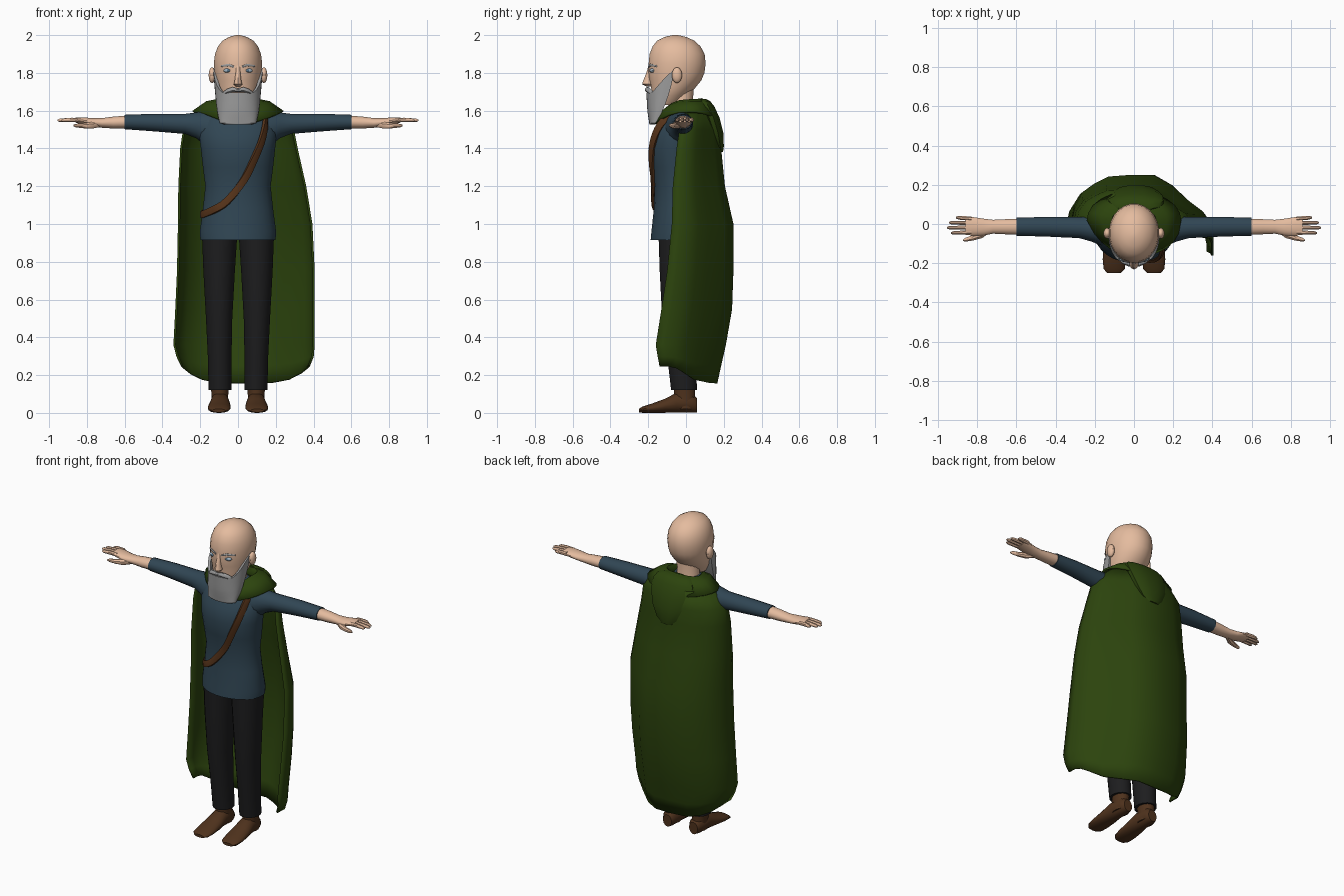
import bpy, bmesh, math
from mathutils import Vector


def material(name, r, g, b):
    m = bpy.data.materials.new(name)
    m.diffuse_color = (r, g, b, 1)
    return m


SKIN = material("skin", .78, .50, .345)
GREY = material("grey_hair", .34, .34, .34)
BLUE = material("blue_cloth", .030, .061, .088)
GREEN = material("green_cloth", .025, .057, .004)
BLACK = material("black_cloth", .0125, .0125, .0135)
BOOT = material("boot_leather", .078, .032, .012)
STRAP = material("strap_leather", .092, .033, .010)
EYE = material("eye", .34, .44, .52)
IRIS = material("iris", .10, .18, .26)


def skin(name, rings, mat, closed=True, caps=True):
    """Join equal-length rows of points into a surface."""
    bm = bmesh.new()
    rows = [[bm.verts.new(p) for p in r] for r in rings]
    n = len(rows[0])
    for a, b in zip(rows, rows[1:]):
        for i in range(n if closed else n - 1):
            j = (i + 1) % n
            bm.faces.new((a[i], a[j], b[j], b[i]))
    if caps:
        bm.faces.new(rows[0])
        bm.faces.new(rows[-1])
    bmesh.ops.recalc_face_normals(bm, faces=bm.faces)
    me = bpy.data.meshes.new(name)
    bm.to_mesh(me)
    bm.free()
    me.materials.append(mat)
    ob = bpy.data.objects.new(name, me)
    bpy.context.collection.objects.link(ob)
    return ob


def loft(name, axis, sections, mat, s=1, n=16):
    """Ellipse sections (position, centre1, centre2, radius1, radius2) along an axis."""
    rings = []
    for p, c1, c2, r1, r2 in sections:
        ring = []
        for i in range(n):
            a = 2 * math.pi * (i + .5) / n
            u, v = c1 + r1 * math.cos(a), c2 + r2 * math.sin(a)
            x, y, z = {"x": (p, u, v), "y": (u, p, v), "z": (u, v, p)}[axis]
            ring.append((s * x, y, z))
        rings.append(ring)
    return skin(name, rings, mat)


def ball(name, c, r, mat):
    sections = [(c[2] + r[2] * math.sin(t), c[0], c[1], r[0] * math.cos(t), r[1] * math.cos(t))
                for t in (math.radians(d) for d in range(-80, 81, 20))]
    return loft(name, "z", sections, mat, n=12)


def lerp_table(table, z):
    """Interpolate rows of (z, values...) sorted by rising z."""
    z = min(max(z, table[0][0]), table[-1][0])
    for a, b in zip(table, table[1:]):
        if z <= b[0]:
            t = (z - a[0]) / (b[0] - a[0])
            return [p + (q - p) * t for p, q in zip(a[1:], b[1:])]


# Head and neck
loft("head", "z", [(1.63, 0, -.11, .065, .07), (1.68, 0, -.087, .097, .097),
                   (1.72, 0, -.068, .110, .117), (1.76, 0, -.056, .119, .138),
                   (1.80, 0, -.05, .125, .149), (1.85, 0, -.047, .129, .152),
                   (1.90, 0, -.047, .123, .147), (1.94, 0, -.050, .107, .128),
                   (1.97, 0, -.054, .083, .1), (1.99, 0, -.056, .048, .058),
                   (2.0, 0, -.057, .012, .015)], SKIN, n=24)
loft("neck", "z", [(1.56, 0, -.02, .085, .07), (1.64, 0, -.025, .07, .062),
                   (1.76, 0, -.025, .07, .07)], SKIN)
loft("nose", "z", [(1.728, 0, -.194, .014, .015), (1.74, 0, -.2, .024, .032),
                   (1.755, 0, -.198, .019, .03), (1.80, 0, -.192, .013, .018),
                   (1.84, 0, -.19, .014, .008)], SKIN, n=10)

# Beard: a D-shaped wrap with a top edge rising to the sideburns
BEARD = [(1.535, .097, -.16, -.195), (1.60, .112, -.122, -.205), (1.70, .122, -.086, -.210),
         (1.76, .127, -.072, -.209), (1.82, .131, -.06, -.204)]
rows = []
for v in range(8):
    row = []
    for i in range(21):
        u = (i - 10) / 10
        k = abs(u)
        top = 1.695 + .125 * max(0, (k - .45) / .55) ** 1.5
        z = 1.535 + min(v / 6, 1) * (top - 1.535)
        w, back, front = lerp_table(BEARD, z)
        shrink = .88 if v == 7 else 1
        a = u * math.pi / 2
        row.append((shrink * w * math.sin(a),
                    back + shrink * (front - back) * math.cos(a) ** .8, z))
    rows.append(row)
skin("beard", rows, GREY, caps=False)
skin("beard_tip", [rows[0], [(p[0] * .8, p[1] * .9 - .018, 1.528) for p in rows[0]]], GREY)

for s, side in ((-1, "right"), (1, "left")):
    # Face details
    loft(side + "_moustache", "x", [(0, -.205, 1.708, .012, .01), (.03, -.204, 1.712, .013, .014),
                                    (.06, -.19, 1.702, .012, .013),
                                    (.1, -.157, 1.675, .006, .006)], GREY, s, 8)
    loft(side + "_eyebrow", "x", [(.02, -.196, 1.832, .005, .006), (.05, -.188, 1.842, .006, .007),
                                  (.09, -.157, 1.836, .005, .005)], GREY, s, 8)
    ball(side + "_eye", (s * .052, -.176, 1.812), (.026, .016, .012), EYE)
    ball(side + "_iris", (s * .052, -.187, 1.812), (.009, .007, .009), IRIS)
    ball(side + "_ear", (s * .137, -.048, 1.788), (.019, .028, .042), SKIN)

    # Sleeves, forearms and hands
    loft(side + "_sleeve", "x", [(.10, -.035, 1.5, .085, .10), (.17, -.03, 1.505, .08, .095),
                                 (.22, -.025, 1.522, .065, .07), (.28, -.018, 1.53, .055, .054),
                                 (.45, -.014, 1.537, .051, .047),
                                 (.60, -.014, 1.54, .047, .039)], BLUE, s)
    loft(side + "_forearm", "x", [(.58, -.014, 1.54, .042, .035), (.66, -.014, 1.537, .039, .032),
                                  (.72, -.014, 1.535, .036, .026), (.77, -.016, 1.538, .044, .023),
                                  (.82, -.012, 1.546, .048, .019),
                                  (.86, -.01, 1.55, .046, .014)], SKIN, s)
    for name, y, tip in (("little", .028, .91), ("ring", .005, .945),
                         ("middle", -.018, .955), ("index", -.042, .935)):
        spread = (y + .01) * .12
        loft(f"{side}_{name}_finger", "x", [(.83, y, 1.55, .0115, .013),
                                            (.88, y + spread * .5, 1.551, .011, .0125),
                                            (tip - .012, y + spread, 1.549, .0095, .010),
                                            (tip, y + spread, 1.548, .004, .004)], SKIN, s, 8)
    loft(side + "_thumb", "x", [(.73, -.025, 1.528, .016, .016), (.775, -.053, 1.522, .02, .019),
                                (.82, -.07, 1.52, .015, .014), (.86, -.08, 1.521, .011, .010),
                                (.872, -.083, 1.521, .004, .004)], SKIN, s, 8)

    # Trousers and boots
    loft(side + "_trouser_leg", "z", [(.12, .095, -.01, .062, .07), (.30, .097, -.025, .064, .076),
                                      (.50, .1, -.04, .071, .088), (.75, .1, -.045, .085, .096),
                                      (.96, .097, -.042, .096, .106)], BLACK, s)
    loft(side + "_boot_shaft", "z", [(.02, .095, -.005, .045, .058), (.08, .096, -.006, .044, .056),
                                     (.135, .096, -.008, .048, .058)], BOOT, s)
    loft(side + "_boot", "y", [(.058, .093, .04, .03, .038), (.035, .094, .05, .044, .05),
                               (-.05, .096, .054, .05, .054), (-.11, .098, .038, .058, .038),
                               (-.18, .100, .025, .061, .025), (-.23, .101, .017, .055, .017),
                               (-.25, .102, .012, .035, .009)], BOOT, s)

# Tunic
loft("tunic", "z", [(.915, 0, -.042, .2, .146), (.96, 0, -.042, .203, .142),
                    (1.08, 0, -.045, .187, .126), (1.2, 0, -.048, .174, .119),
                    (1.3, 0, -.052, .187, .131), (1.4, 0, -.057, .198, .142),
                    (1.48, 0, -.053, .207, .128), (1.55, 0, -.04, .195, .1),
                    (1.6, 0, -.03, .14, .08), (1.635, 0, -.022, .08, .06)], BLUE, n=28)

# Shoulder strap: flat band along a smooth closed loop around the chest
path = [Vector(p) for p in ((.13, -.02, 1.607), (.147, -.12, 1.545), (.13, -.17, 1.45),
                            (.09, -.183, 1.35), (.03, -.177, 1.23), (-.06, -.172, 1.12),
                            (-.13, -.146, 1.075), (-.192, -.05, 1.05), (-.12, .055, 1.1),
                            (0, .085, 1.25), (.1, .082, 1.45), (.14, .045, 1.565))]
n = len(path)
loop = []
for i in range(n):
    a, b, c, d = (path[(i + k) % n] for k in (-1, 0, 1, 2))
    for t in (0, .25, .5, .75):
        loop.append(.5 * (2 * b + (c - a) * t + (2 * a - 5 * b + 4 * c - d) * t * t
                          + (3 * b - a - 3 * c + d) * t ** 3))
rings = []
for i, p in enumerate(loop):
    tangent = (loop[(i + 1) % len(loop)] - loop[i - 1]).normalized()
    out = Vector((p.x, p.y + .05, .12 if p.z > 1.55 else 0))
    out = (out - tangent * out.dot(tangent)).normalized()
    wide = tangent.cross(out)
    rings.append([p + wide * w + out * h for w, h in
                  ((-.019, -.009), (-.019, .006), (0, .01), (.019, .006), (.019, -.009))])
skin("shoulder_strap", rings + [rings[0]], STRAP, caps=False)

# Cloak: rows (z, left x, right x, left edge y, right edge y, back y) on one angular cross-section
SECTION = [(-1, 0), (-1, .22), (-.97, .42), (-.85, .68), (-.68, .84), (-.48, .97), (-.15, 1),
           (.17, 1), (.42, .84), (.68, .58), (.88, .42), (.97, .28), (1, .14), (1, 0)]
CLOAK = [(1.60, -.20, .21, .0, .0, .145), (1.50, -.285, .29, -.015, -.035, .172),
         (1.40, -.30, .31, -.02, -.05, .18), (1.20, -.31, .355, -.025, -.07, .20),
         (1.0, -.312, .388, -.025, -.075, .245), (.75, -.317, .40, -.03, -.10, .245),
         (.55, -.326, .40, -.035, -.13, .238), (.36, -.336, .40, -.04, -.16, .205),
         (.25, -.32, .395, -.035, -.15, .18), (.157, -.295, .375, -.03, -.14, .16)]
rows = []
for z, xl, xr, yl, yr, yb in CLOAK:
    row = []
    for fx, fy in SECTION:
        edge = yl + (yr - yl) * (fx + 1) / 2
        lift = .09 * abs(fx) ** 4 * max(0, (.36 - z) / .2)
        row.append(((xl + xr) / 2 + (xr - xl) / 2 * fx, edge + (yb - edge) * fy, z + lift))
    rows.append(row)
cloak = skin("cloak", rows, GREEN, closed=False, caps=False)

# Mantle around the neck: (side radius, front y, back y, front z, side z, back z)
MANTLE = [(.085, -.10, .05, 1.58, 1.62, 1.62), (.115, -.125, .085, 1.59, 1.655, 1.66),
          (.165, -.148, .125, 1.57, 1.645, 1.645), (.238, -.162, .165, 1.53, 1.594, 1.56)]
rows = []
for rx, yf, yb, zf, zs, zb in MANTLE:
    row = []
    for i in range(24):
        a = 2 * math.pi * i / 24
        c, d = math.cos(a), math.sin(a)
        f = max(0, -d) ** .75
        narrow = .05 if c > 0 else .35
        row.append((rx * c * (1 - narrow * f),
                    .02 + (d * (yb - .02) if d > 0 else f * (yf - .02)),
                    zs + ((zb if d > 0 else zf) - zs) * d * d))
    rows.append(row)
mantle = skin("mantle", rows, GREEN, caps=False)
for ob in (cloak, mantle):
    mod = ob.modifiers.new("thickness", "SOLIDIFY")
    mod.thickness = .012
    mod.offset = 0

# Folded hood hanging at the back
loft("hood", "z", [(1.38, .01, .186, .035, .01), (1.41, .01, .175, .075, .026),
                   (1.48, .01, .160, .115, .04), (1.56, .01, .135, .14, .045),
                   (1.62, .01, .108, .145, .045), (1.65, .01, .095, .125, .035),
                   (1.662, .01, .085, .09, .02)], GREEN, n=12)

# Smooth shading with sharp edges kept
bpy.ops.object.select_all(action="SELECT")
bpy.context.view_layer.objects.active = cloak
bpy.ops.object.shade_smooth_by_angle(angle=math.radians(40))
